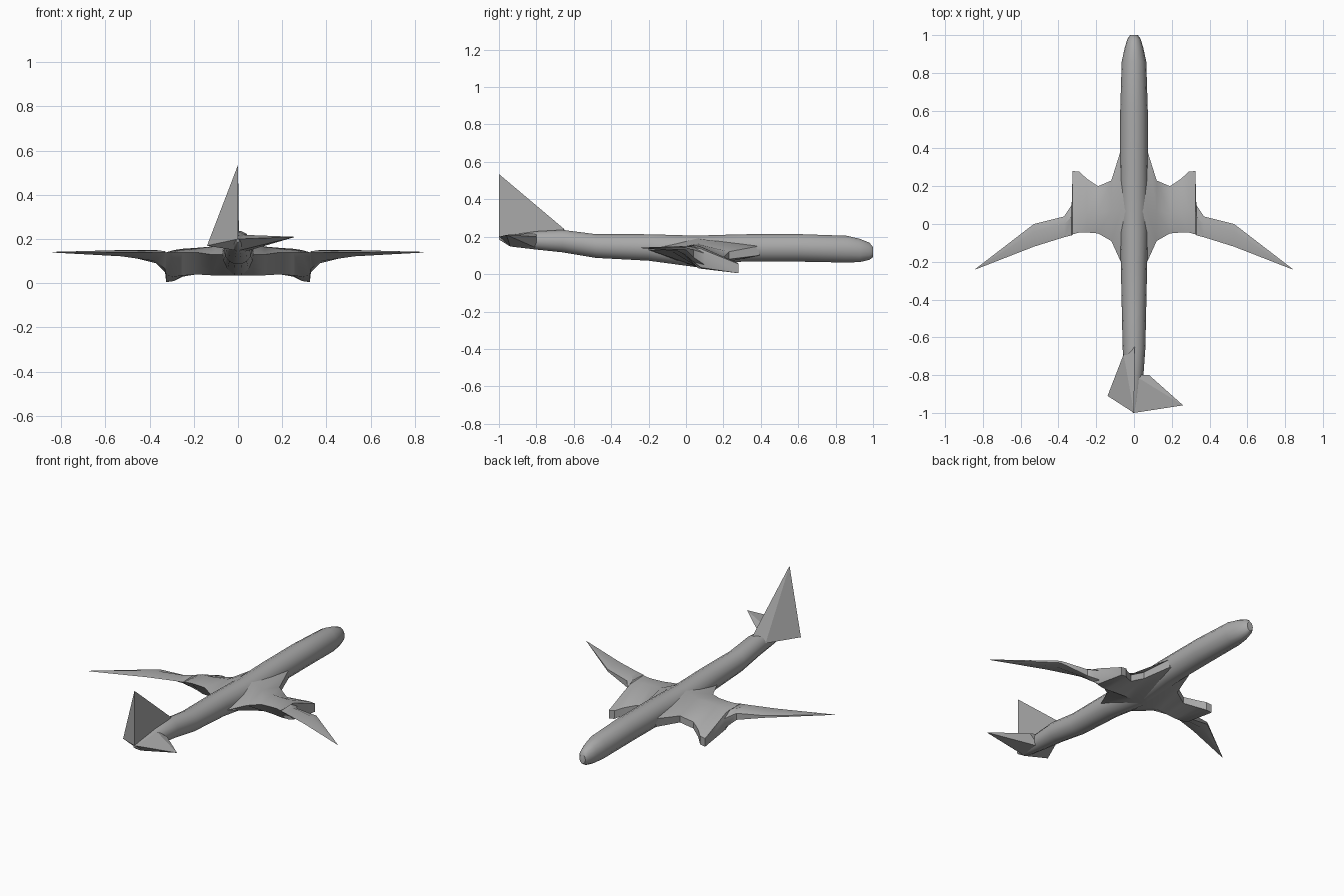
import bpy
import bmesh
from math import sin, cos, tau, radians
from mathutils import Vector

default_cube = bpy.data.objects.get("Cube")
if default_cube:
    bpy.data.objects.remove(default_cube, do_unlink=True)

# Single grey paint
paint = bpy.data.materials.new("plain_grey")
paint.use_nodes = True
grey = (0.4, 0.4, 0.4, 1)
paint.diffuse_color = grey
paint.node_tree.nodes["Principled BSDF"].inputs["Base Color"].default_value = grey


def finish(name, mesh_builder, smooth_angle):
    """Turn a bmesh into a named, painted object with suitable shading."""
    bmesh.ops.recalc_face_normals(mesh_builder, faces=mesh_builder.faces)
    mesh = bpy.data.meshes.new(name)
    mesh_builder.to_mesh(mesh)
    mesh_builder.free()
    mesh.materials.append(paint)
    part = bpy.data.objects.new(name, mesh)
    bpy.context.collection.objects.link(part)
    bpy.ops.object.select_all(action='DESELECT')
    part.select_set(True)
    bpy.context.view_layer.objects.active = part
    bpy.ops.object.shade_smooth_by_angle(angle=radians(smooth_angle))
    return part


def loft(name, rings, smooth_angle=40):
    """Skin a series of equal-sized rings and close both ends."""
    builder = bmesh.new()
    loops = [[builder.verts.new(point) for point in ring] for ring in rings]
    for first, second in zip(loops, loops[1:]):
        for i in range(len(first)):
            j = (i + 1) % len(first)
            builder.faces.new((first[i], first[j], second[j], second[i]))
    builder.faces.new(loops[0])
    builder.faces.new(loops[-1])
    bmesh.ops.remove_doubles(builder, verts=builder.verts, dist=0.0005)
    return finish(name, builder, smooth_angle)


def hull(name, points):
    """Wrap a sharp faceted solid around a few corner points."""
    builder = bmesh.new()
    corners = [builder.verts.new(Vector(point)) for point in points]
    bmesh.ops.convex_hull(builder, input=corners)
    return finish(name, builder, 10)


# Fuselage: y position, half width, bottom height, top height
def fuselage_ring(y, half_width, bottom, top, sides=14):
    middle, half_height = (top + bottom) / 2, (top - bottom) / 2
    return [(half_width * cos(tau * i / sides), y,
             middle + half_height * sin(tau * i / sides)) for i in range(sides)]


fuselage_stations = [
    (1.0, 0.02, 0.09, 0.145), (0.98, 0.035, 0.075, 0.17),
    (0.93, 0.05, 0.063, 0.19), (0.86, 0.065, 0.06, 0.207),
    (0.6, 0.073, 0.065, 0.216), (0.3, 0.075, 0.065, 0.215),
    (0.05, 0.078, 0.036, 0.208), (-0.2, 0.07, 0.07, 0.215),
    (-0.48, 0.064, 0.085, 0.215), (-0.66, 0.06, 0.115, 0.238),
    (-0.8, 0.05, 0.13, 0.23), (-0.94, 0.03, 0.147, 0.21),
    (-1.0, 0.006, 0.185, 0.2),
]
loft("fuselage", [fuselage_ring(*station) for station in fuselage_stations])


# Wing with blended root and engine pod:
# x, front edge (y, upper z, lower z), middle (y, upper z, lower z), rear edge (y, z)
wing_stations = [
    (0.0, 0.41, 0.15, 0.1, 0.06, 0.2, 0.036, -0.24, 0.13),
    (0.07, 0.39, 0.15, 0.1, 0.07, 0.188, 0.036, -0.2, 0.13),
    (0.12, 0.23, 0.12, 0.08, 0.07, 0.166, 0.036, -0.09, 0.13),
    (0.19, 0.2, 0.09, 0.05, 0.06, 0.16, 0.04, -0.05, 0.14),
    (0.25, 0.24, 0.075, 0.03, 0.06, 0.156, 0.035, -0.045, 0.14),
    (0.29, 0.278, 0.06, 0.01, 0.07, 0.15, 0.03, -0.045, 0.14),
    (0.325, 0.28, 0.055, 0.005, 0.08, 0.135, 0.035, -0.055, 0.14),
    (0.33, 0.1, 0.11, 0.05, 0.04, 0.145, 0.065, -0.06, 0.14),
    (0.37, 0.04, 0.13, 0.09, 0.0, 0.15, 0.1, -0.07, 0.14),
    (0.53, 0.0, 0.143, 0.13, -0.04, 0.15, 0.122, -0.12, 0.14),
    (0.84, -0.238, 0.141, 0.14, -0.239, 0.142, 0.139, -0.241, 0.14),
]


def wing_ring(side, x, front, front_up, front_low, mid, mid_up, mid_low, rear, rear_z):
    outline = [(front, front_up), (mid, mid_up), (rear, rear_z),
               (mid, mid_low), (front, front_low)]
    return [(side * x, y, z) for y, z in outline]


for side, label in ((1, "left"), (-1, "right")):
    loft(label + "_wing_and_engine",
         [wing_ring(side, *station) for station in wing_stations], 35)

# Tail: one broad tailplane, and a fin webbed down to the shorter one
tail_end = (0, -1, 0.2)
keel_end = (0, -0.94, 0.147)
hull("long_tailplane", [
    tail_end, keel_end, (0.26, -0.96, 0.21),
    (0.08, -0.8, 0.2), (0, -0.8, 0.22), (0.02, -0.8, 0.14),
])
hull("fin_and_short_tailplane", [
    tail_end, keel_end, (0, -1, 0.535), (0.004, -0.65, 0.24),
    (-0.055, -0.69, 0.195), (-0.14, -0.91, 0.17),
])
